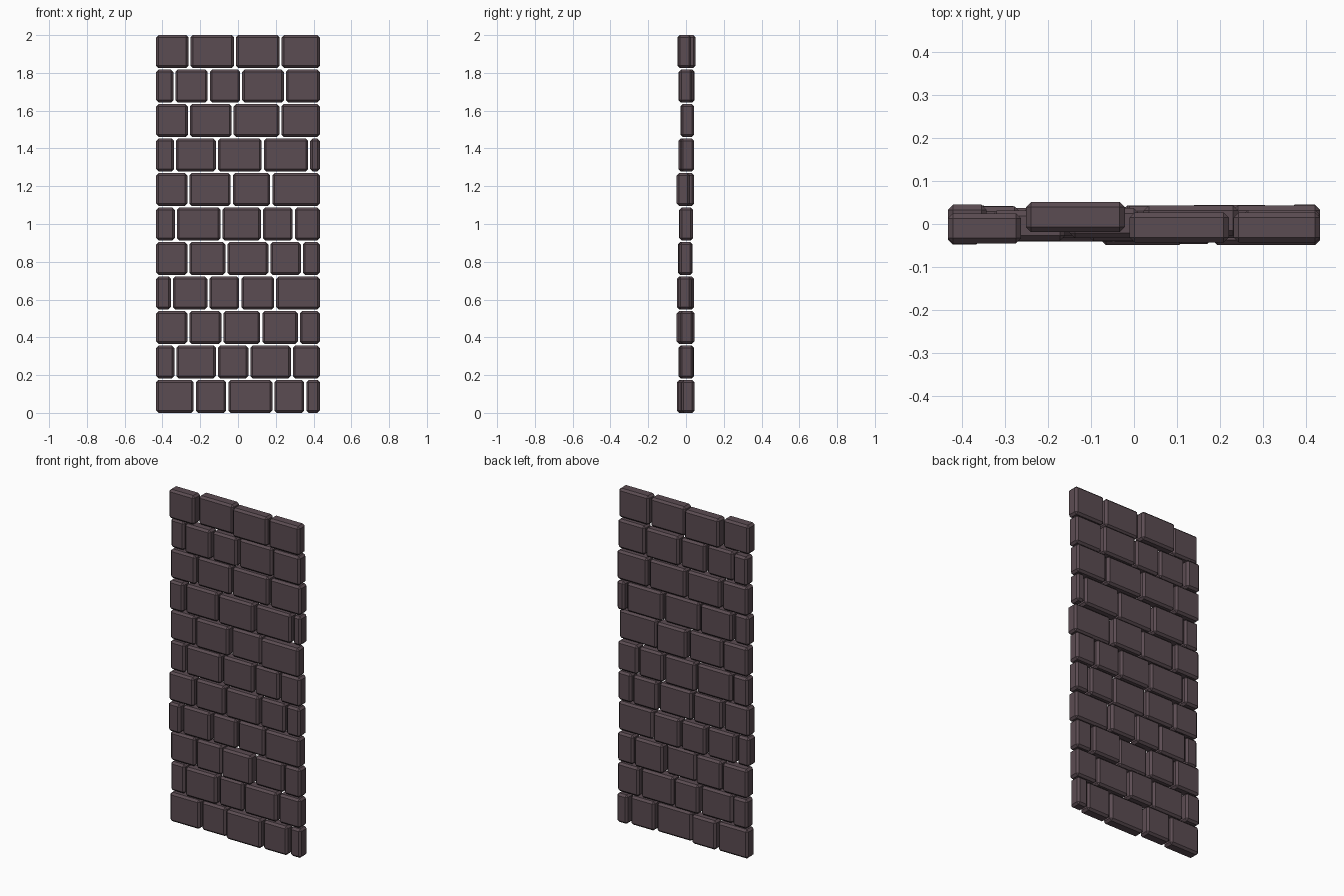
import bpy
import bmesh
from mathutils import Matrix

HALF_WIDTH = 0.433
GAP = 0.011
BRICK_H = 0.174
PITCH = (2.0 - BRICK_H) / 10
DEPTH = 0.07
CHAMFER = 0.012

# Courses from top to bottom: joint positions, then the depth centre of each brick
COURSES = [
    ([-0.257, -0.016, 0.226], [-0.010, 0.016, -0.008, -0.008]),
    ([-0.337, -0.155, 0.017, 0.248], [0.010, -0.004, 0.002, 0.008, -0.002]),
    ([-0.260, -0.028, 0.224], [0.006, 0.008, 0.007, 0.008]),
    ([-0.334, -0.112, 0.131, 0.377], [-0.006, 0.002, -0.005, 0.002, 0.008]),
    ([-0.263, -0.033, 0.176], [0.004, -0.006, 0.008, -0.014]),
    ([-0.329, -0.088, 0.126, 0.295], [0.003, -0.001, 0.002, 0.003, 0.001]),
    ([-0.263, -0.062, 0.166, 0.338], [-0.008, -0.004, -0.006, 0.000, -0.002]),
    ([-0.350, -0.157, 0.012, 0.197], [-0.013, -0.004, 0.005, 0.008, -0.006]),
    ([-0.263, -0.083, 0.123, 0.322], [0.007, 0.002, -0.014, 0.009, 0.003]),
    ([-0.332, -0.112, 0.060, 0.285], [0.008, -0.006, 0.004, -0.003, 0.003]),
    ([-0.229, -0.057, 0.187, 0.356], [0.000, 0.006, -0.012, -0.004, 0.010]),
]

stone = bpy.data.materials.new("dusky plum stone")
stone.diffuse_color = (0.105, 0.072, 0.084, 1)


def add_brick(bm, x0, x1, y, z):
    """Add one rectangular brick between x0 and x1."""
    scale = Matrix.Diagonal((x1 - x0, DEPTH, BRICK_H, 1))
    place = Matrix.Translation(((x0 + x1) / 2, y, z)) @ scale
    bmesh.ops.create_cube(bm, size=1, matrix=place)


def add_course(index, joints, depths):
    """Lay one row of bricks and chamfer all their edges."""
    bm = bmesh.new()
    lefts = [-HALF_WIDTH] + [j + GAP / 2 for j in joints]
    rights = [j - GAP / 2 for j in joints] + [HALF_WIDTH]
    z = 2.0 - BRICK_H / 2 - index * PITCH
    for x0, x1, y in zip(lefts, rights, depths):
        add_brick(bm, x0, x1, y, z)
    mesh = bpy.data.meshes.new("brick_course")
    bm.to_mesh(mesh)
    bm.free()
    mesh.materials.append(stone)
    course = bpy.data.objects.new(f"brick_course_{11 - index:02d}", mesh)
    bpy.context.collection.objects.link(course)
    bevel = course.modifiers.new("chamfer", 'BEVEL')
    bevel.width = CHAMFER
    bevel.segments = 1


# Brick wall
for i, (joints, depths) in enumerate(COURSES):
    add_course(i, joints, depths)
